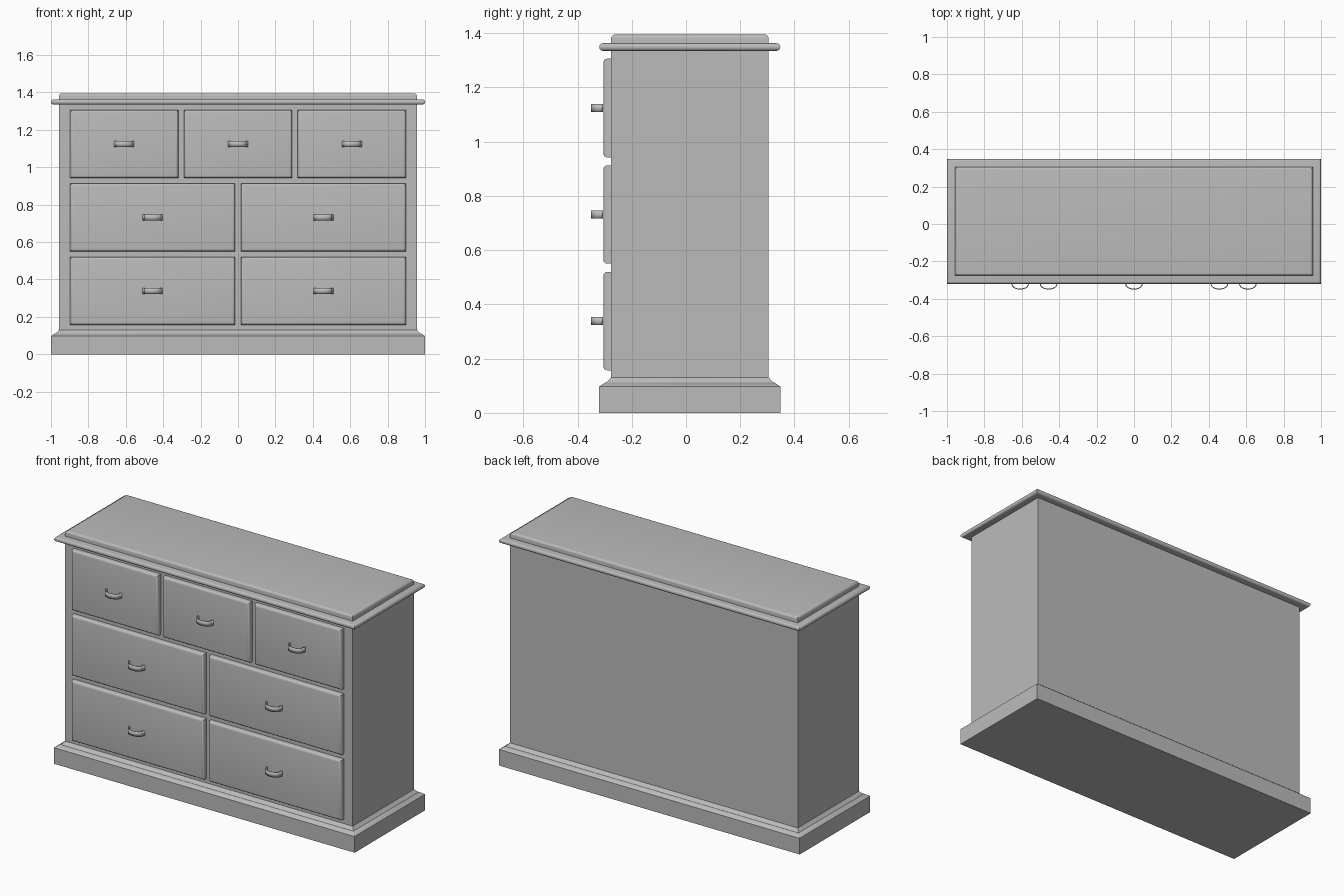
import bpy, bmesh, math

cube = bpy.data.objects.get("Cube")
if cube:
    bpy.data.objects.remove(cube, do_unlink=True)

mat = bpy.data.materials.new("plain grey")
mat.use_nodes = True
GREY = (0.5, 0.5, 0.5, 1)
mat.diffuse_color = GREY
mat.node_tree.nodes["Principled BSDF"].inputs["Base Color"].default_value = GREY

# Body footprint
HALF_X, FRONT, BACK = 0.956, -0.276, 0.304
OVERHANG = 0.044


def make_object(name, bm):
    bmesh.ops.recalc_face_normals(bm, faces=bm.faces)
    mesh = bpy.data.meshes.new(name)
    bm.to_mesh(mesh)
    bm.free()
    mesh.materials.append(mat)
    obj = bpy.data.objects.new(name, mesh)
    bpy.context.collection.objects.link(obj)
    return obj


def smooth(obj):
    bpy.ops.object.select_all(action='DESELECT')
    obj.select_set(True)
    bpy.context.view_layer.objects.active = obj
    bpy.ops.object.shade_smooth_by_angle(angle=math.radians(35))


def moulding(name, profile):
    """Stack rectangular rings around the body from (offset, height) pairs."""
    bm = bmesh.new()
    rings = []
    for out, z in profile:
        x, y0, y1 = HALF_X + out, FRONT - out, BACK + out
        rings.append([bm.verts.new(c) for c in
                      ((-x, y0, z), (x, y0, z), (x, y1, z), (-x, y1, z))])
    for low, high in zip(rings, rings[1:]):
        for i in range(4):
            j = (i + 1) % 4
            bm.faces.new((low[i], low[j], high[j], high[i]))
    bm.faces.new(rings[0][::-1])
    bm.faces.new(rings[-1])
    obj = make_object(name, bm)
    smooth(obj)
    return obj


def arc(out, z, radius, start, end, steps):
    angles = [math.radians(start + (end - start) * i / steps) for i in range(steps + 1)]
    return [(out + radius * math.cos(a), z + radius * math.sin(a)) for a in angles]


# Carcass, stepped plinth and rounded top
moulding("cabinet_body", [(0, 0.1), (0, 1.35)])
moulding("plinth", [(OVERHANG, 0), (OVERHANG, 0.097), (0.022, 0.112),
                    (0.018, 0.112), (0, 0.131)])
moulding("top_ledge", arc(OVERHANG - 0.014, 1.349, 0.014, -90, 90, 8))
moulding("top_panel", [(0, 1.35)] + arc(-0.014, 1.381, 0.014, 0, 90, 5))


def drawer(name, x0, x1, z0, z1):
    """Drawer front with rounded front edges."""
    bm = bmesh.new()
    bmesh.ops.create_cube(bm, size=1)
    depth = 0.049
    for v in bm.verts:
        v.co.x = x0 if v.co.x < 0 else x1
        v.co.y = FRONT - 0.029 + (0 if v.co.y < 0 else depth)
        v.co.z = z0 if v.co.z < 0 else z1
    front = min(bm.faces, key=lambda f: f.calc_center_median().y)
    bmesh.ops.bevel(bm, geom=list(front.edges), offset=0.015, segments=4,
                    profile=0.5, affect='EDGES')
    smooth(make_object(name, bm))


def handle(name, x, z):
    """Bowed strap with small flared feet."""
    face = FRONT - 0.03
    half = [(-0.053, 0.002), (-0.047, 0.003), (-0.045, 0.01)]
    bow = [(-0.044 * math.cos(a), 0.016 + 0.026 * math.sin(a))
           for a in (math.pi * i / 12 for i in range(13))]
    path = half + bow + [(-px, d) for px, d in reversed(half)]
    bm = bmesh.new()
    pairs = [[bm.verts.new((x + px, face - d, z + h)) for h in (-0.015, 0.015)]
             for px, d in path]
    for a, b in zip(pairs, pairs[1:]):
        bm.faces.new((a[0], b[0], b[1], a[1]))
    obj = make_object(name, bm)
    solid = obj.modifiers.new("thickness", 'SOLIDIFY')
    solid.thickness = 0.005
    solid.offset = 0
    smooth(obj)


# Rows of drawers: count, bottom and top
SPAN, GAP = 0.898, 0.03
rows = {"top": (3, 0.942, 1.306), "middle": (2, 0.55, 0.913), "bottom": (2, 0.157, 0.52)}
for row, (count, z0, z1) in rows.items():
    width = (2 * SPAN - GAP * (count - 1)) / count
    for i in range(count):
        x0 = -SPAN + i * (width + GAP)
        drawer(f"{row}_drawer_{i + 1}", x0, x0 + width, z0, z1)
        handle(f"{row}_handle_{i + 1}", x0 + width / 2, (z0 + z1) / 2)
